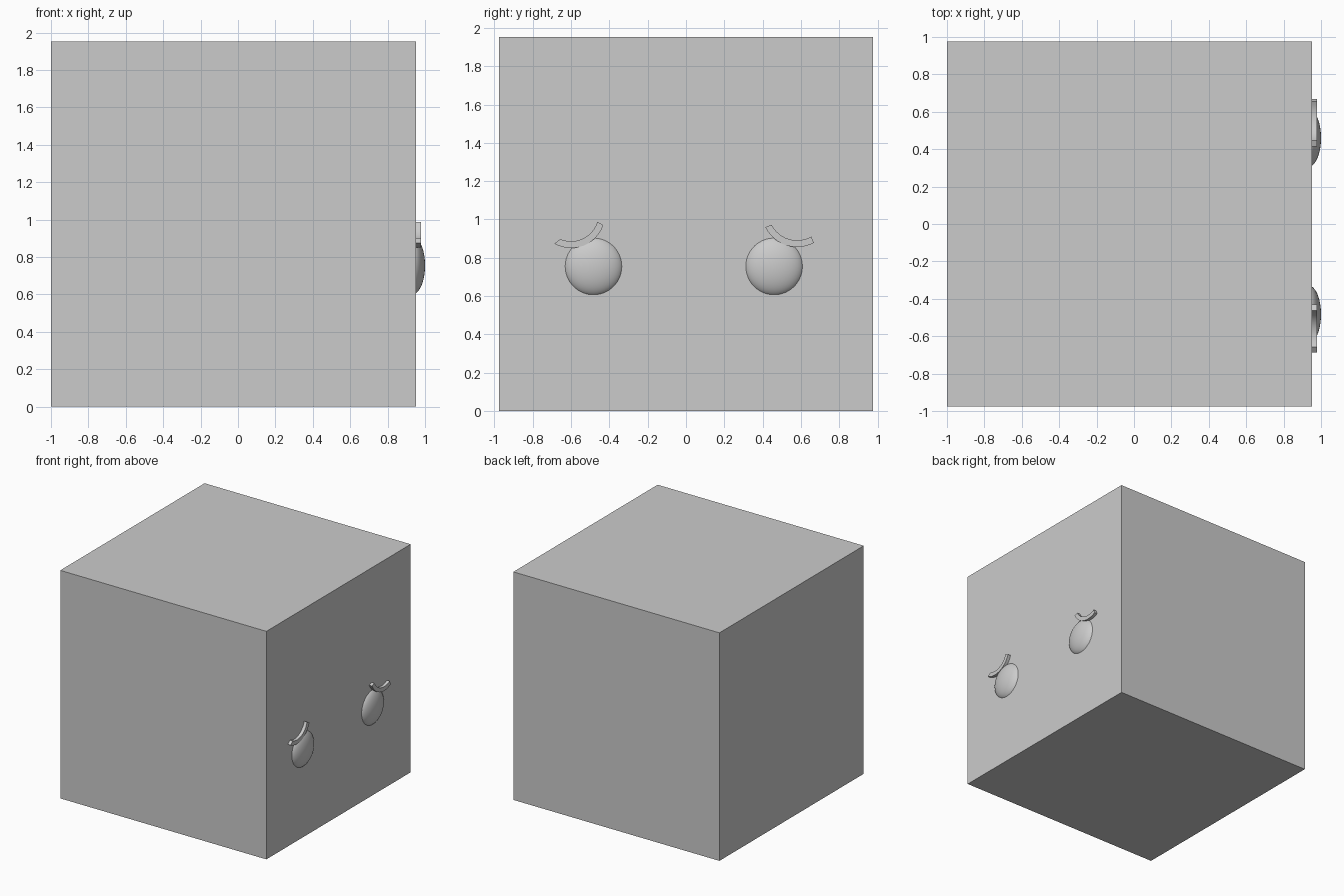
import bpy, bmesh
from math import cos, sin, radians
from mathutils import Matrix

if "Cube" in bpy.data.objects:
    bpy.data.objects.remove(bpy.data.objects["Cube"])

SIZE = 1.952            # cube edge
FACE_X = -1 + SIZE      # plane carrying the eyes and brows


def make_object(name, bm):
    bmesh.ops.recalc_face_normals(bm, faces=bm.faces)
    mesh = bpy.data.meshes.new(name)
    bm.to_mesh(mesh)
    bm.free()
    obj = bpy.data.objects.new(name, mesh)
    bpy.context.collection.objects.link(obj)
    return obj


# Shallow domed eye: flattened sphere sunk into the face, back half cut off
def eye(name, y, z):
    bm = bmesh.new()
    bmesh.ops.create_uvsphere(bm, u_segments=48, v_segments=24, radius=1)
    m = Matrix.Translation((FACE_X - 0.02, y, z)) @ Matrix.Diagonal((0.068, 0.155, 0.155, 1))
    bmesh.ops.transform(bm, matrix=m, verts=bm.verts)
    bmesh.ops.bisect_plane(bm, geom=bm.verts[:] + bm.edges[:] + bm.faces[:],
                           plane_co=(FACE_X, 0, 0), plane_no=(1, 0, 0), clear_inner=True)
    obj = make_object(name, bm)
    for p in obj.data.polygons:
        p.use_smooth = True


# Curved brow: arc band extruded out of the face
def brow(name, y, z, outer, inner, steps=12, depth=0.027):
    def arc(r, a0, a1):
        angles = [radians(a0 + (a1 - a0) * i / steps) for i in range(steps + 1)]
        return [(y + r * cos(a), z + r * sin(a)) for a in angles]
    bm = bmesh.new()
    rows = [[bm.verts.new((FACE_X, *p)) for p in arc(*edge)] for edge in (outer, inner)]
    for i in range(steps):
        bm.faces.new((rows[0][i], rows[0][i + 1], rows[1][i + 1], rows[1][i]))
    ext = bmesh.ops.extrude_face_region(bm, geom=bm.faces[:], use_keep_orig=True)
    moved = [g for g in ext["geom"] if isinstance(g, bmesh.types.BMVert)]
    bmesh.ops.translate(bm, verts=moved, vec=(depth, 0, 0))
    obj = make_object(name, bm)
    obj.data.polygons.foreach_set("use_smooth", [True] * len(obj.data.polygons))
    bpy.context.view_layer.objects.active = obj
    obj.select_set(True)
    bpy.ops.object.shade_smooth_by_angle(angle=radians(30))
    obj.select_set(False)


# Cube body
bm = bmesh.new()
bmesh.ops.create_cube(bm, size=SIZE)
bmesh.ops.translate(bm, verts=bm.verts, vec=(-1 + SIZE / 2, 0, SIZE / 2))
make_object("cube_body", bm)

# Face features: (radius, start angle, end angle) for each brow edge
eye("left_eye", -0.483, 0.755)
eye("right_eye", 0.46, 0.755)
brow("left_brow", -0.60, 1.029, (0.178, 240.5, 341), (0.143, 246.7, 343))
brow("right_brow", 0.58, 1.04, (0.184, 205.7, 298.4), (0.149, 207, 300))
